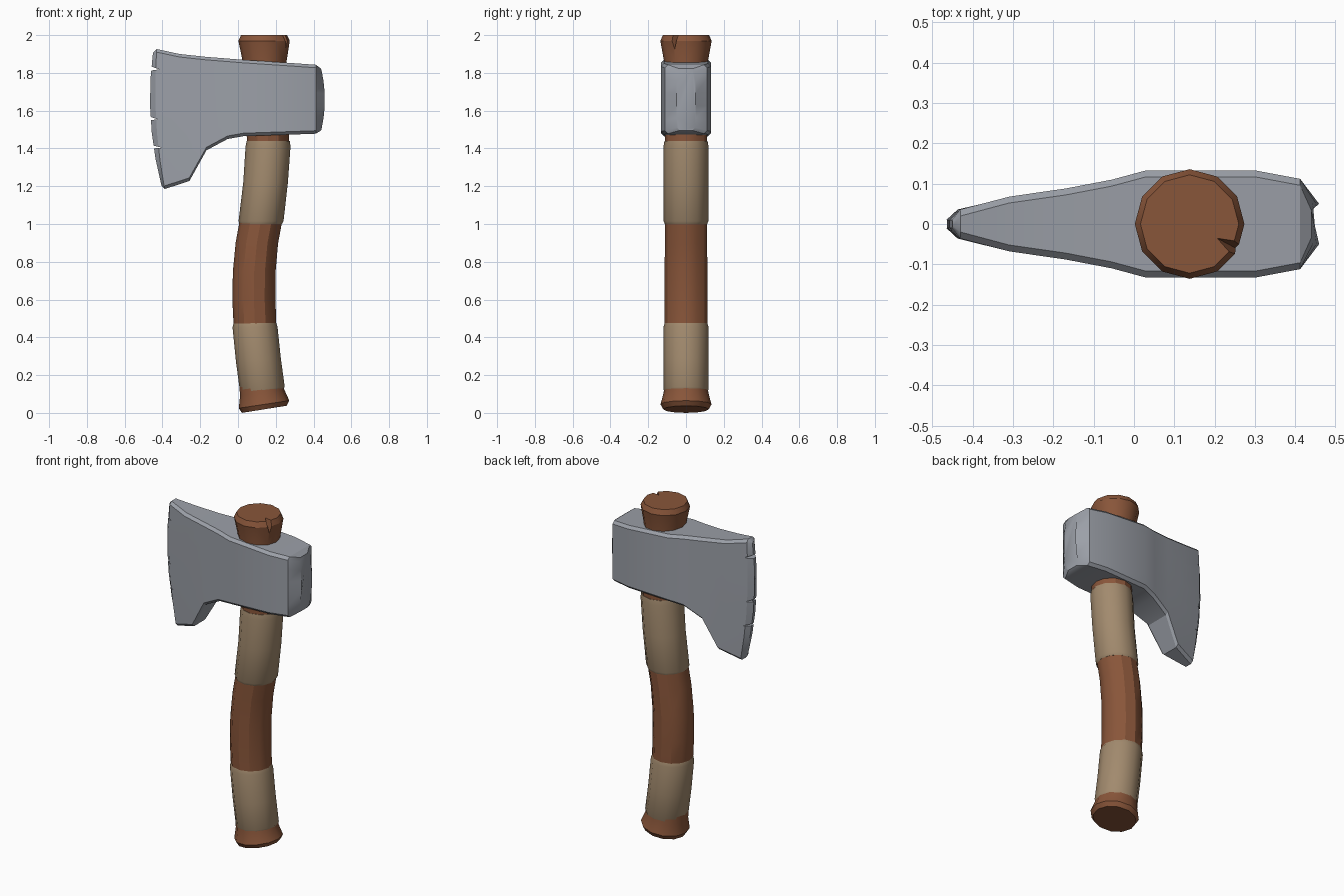
import bpy, bmesh, math
from mathutils import Vector

if "Cube" in bpy.data.objects:
    bpy.data.objects.remove(bpy.data.objects["Cube"])


def material(name, rgb):
    m = bpy.data.materials.new(name)
    m.diffuse_color = (*rgb, 1)
    m.use_nodes = True
    m.node_tree.nodes["Principled BSDF"].inputs["Base Color"].default_value = m.diffuse_color
    return m


WOOD = material("brown wood", (0.25, 0.092, 0.042))
WRAP = material("tan wrap", (0.36, 0.255, 0.155))
STEEL = material("grey steel", (0.33, 0.35, 0.39))


def finish(bm, name, mat):
    bmesh.ops.recalc_face_normals(bm, faces=bm.faces)
    me = bpy.data.meshes.new(name)
    bm.to_mesh(me)
    bm.free()
    me.materials.append(mat)
    ob = bpy.data.objects.new(name, me)
    bpy.context.collection.objects.link(ob)
    return ob


def loft(name, rings, mat):
    """Bridge equal rings of points and cap both ends."""
    bm = bmesh.new()
    rows = [[bm.verts.new(p) for p in ring] for ring in rings]
    n = len(rows[0])
    for a, b in zip(rows, rows[1:]):
        for i in range(n):
            j = (i + 1) % n
            bm.faces.new((a[i], a[j], b[j], b[i]))
    bm.faces.new(rows[0])
    bm.faces.new(rows[-1])
    return finish(bm, name, mat)


def hull(name, points, mat):
    bm = bmesh.new()
    verts = [bm.verts.new(p) for p in points]
    bmesh.ops.convex_hull(bm, input=verts)
    ob = finish(bm, name, mat)
    ob.hide_render = True
    return ob


def activate(ob):
    bpy.ops.object.select_all(action='DESELECT')
    ob.select_set(True)
    bpy.context.view_layer.objects.active = ob


def cut(ob, cutter):
    mod = ob.modifiers.new("cut", 'BOOLEAN')
    mod.operation = 'DIFFERENCE'
    mod.solver = 'EXACT'
    mod.object = cutter
    activate(ob)
    bpy.ops.object.modifier_apply(modifier=mod.name)
    bpy.data.objects.remove(cutter)


def smooth(ob, angle):
    activate(ob)
    bpy.ops.object.shade_smooth_by_angle(angle=math.radians(angle))


def tube(name, stations, mat):
    """Twelve-sided bent tube; each station is x, z, radius, tilt."""
    rings = []
    for x, z, r, tilt in stations:
        s, c = math.sin(math.radians(tilt)), math.cos(math.radians(tilt))
        ring = []
        for k in range(12):
            a = math.tau * k / 12
            u = r * math.cos(a)
            ring.append((x + u * c, r * math.sin(a), z + u * s))
        rings.append(ring)
    return loft(name, rings, mat)


# Handle with flared ends
handle = tube("handle", [
    (0.139, 0.019, 0.120, 9), (0.138, 0.045, 0.135, 8.5),
    (0.128, 0.108, 0.118, 7.5), (0.108, 0.28, 0.112, 6),
    (0.090, 0.46, 0.113, 3), (0.084, 0.60, 0.114, 0), (0.086, 0.75, 0.113, -1),
    (0.100, 0.90, 0.112, -2), (0.122, 1.02, 0.112, -2),
    (0.148, 1.24, 0.111, -2), (0.159, 1.45, 0.112, 0),
    (0.141, 1.86, 0.116, 0), (0.138, 1.97, 0.136, 0), (0.138, 2.0, 0.122, 0)], WOOD)

# Crack in the top of the handle
cut(handle, hull("crack_cutter", [
    (0.200, -0.032, 2.01), (0.285, -0.045, 2.01),
    (0.265, -0.105, 2.01), (0.275, -0.072, 1.89)], WOOD))
smooth(handle, 30)

# Cloth grips
lower = tube("lower_grip", [
    (0.130, 0.110, 0.112, 7), (0.129, 0.125, 0.119, 7), (0.108, 0.28, 0.119, 5),
    (0.090, 0.455, 0.119, 1), (0.089, 0.475, 0.113, 1)], WRAP)
upper = tube("upper_grip", [
    (0.120, 1.000, 0.112, 0), (0.122, 1.015, 0.119, 0), (0.146, 1.22, 0.118, -1),
    (0.159, 1.41, 0.119, 0), (0.160, 1.44, 0.114, 0)], WRAP)
smooth(lower, 35)
smooth(upper, 35)

# Axe head: bottom x, bottom z, top x, top z, half thickness, outward bulge
columns = [
    (-0.405, 1.203, -0.450, 1.908, 0.010, -0.035),
    (-0.388, 1.185, -0.430, 1.926, 0.036, -0.025),
    (-0.257, 1.228, -0.310, 1.900, 0.068, 0),
    (-0.167, 1.390, -0.170, 1.885, 0.088, 0),
    (-0.055, 1.450, -0.055, 1.876, 0.110, 0),
    (0.030, 1.465, 0.030, 1.869, 0.133, 0),
    (0.300, 1.474, 0.300, 1.851, 0.133, 0),
    (0.412, 1.478, 0.412, 1.843, 0.112, 0),
    (0.440, 1.495, 0.440, 1.822, 0.050, 0.020)]
rings = []
for xb, zb, xt, zt, h, bulge in columns:
    c = min(0.016, h * 0.5)
    e = c / (zt - zb)
    side = [(0, h - c), (e, h), (0.2, h), (0.4, h), (0.6, h), (0.8, h), (1 - e, h), (1, h - c)]
    pts = [(t, -y) for t, y in side] + [(t, y) for t, y in reversed(side)]
    rings.append([(xb + (xt - xb) * t + bulge * 4 * t * (1 - t), y, zb + (zt - zb) * t)
                  for t, y in pts])
head = loft("axe_head", rings, STEEL)

# Nicks along the cutting edge
for z, tip, size in ((1.825, -0.418, 0.016), (1.56, -0.425, 0.012), (1.41, -0.405, 0.013)):
    cut(head, hull("nick_cutter", [
        (x, y, zz) for y in (-0.1, 0.1)
        for x, zz in ((tip, z - 0.006), (-0.48, z + size), (-0.48, z - size))], STEEL))
smooth(head, 30)
